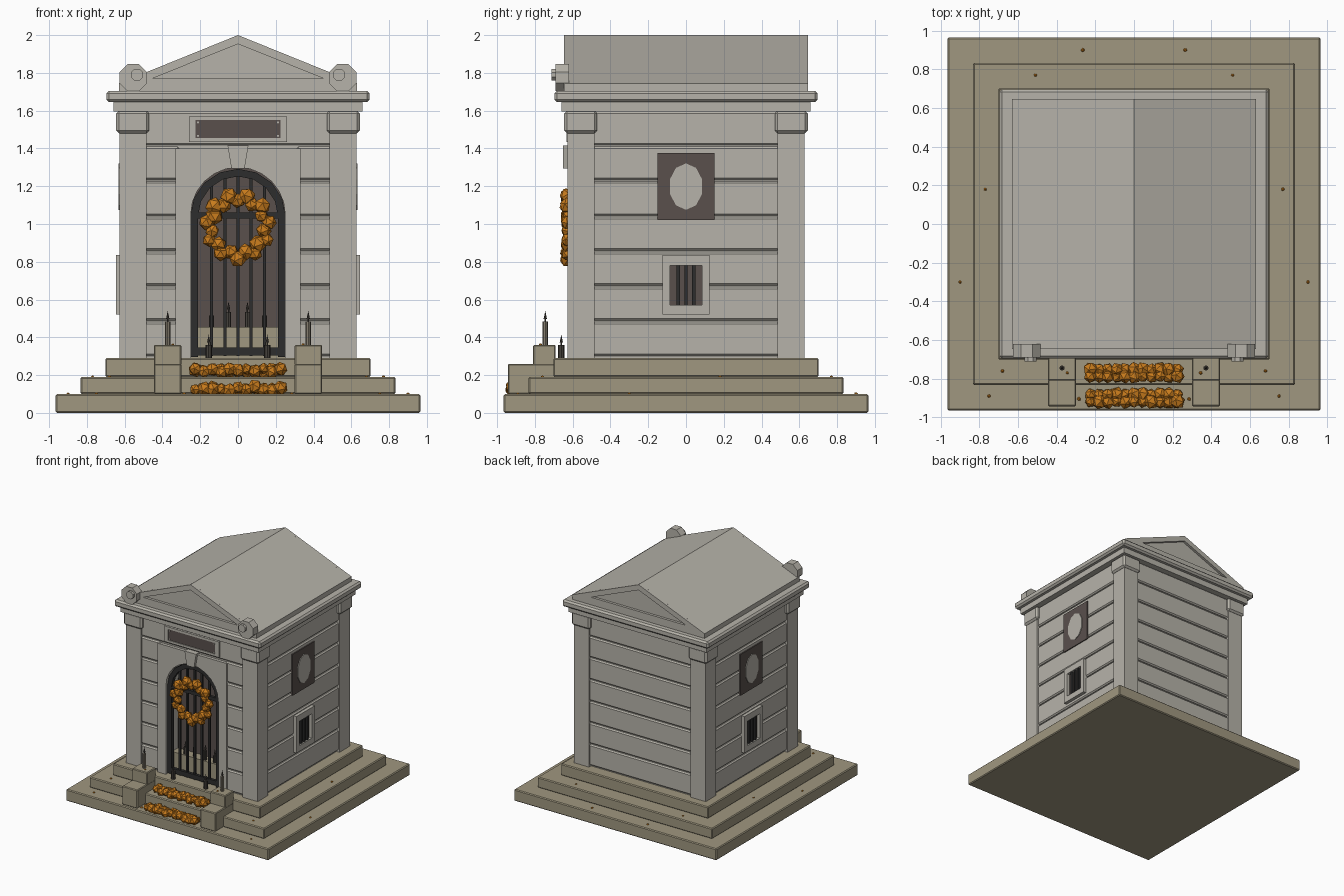
import bpy, bmesh, math, random
from mathutils import Matrix, Vector

random.seed(4)
cube = bpy.data.objects.get("Cube")
if cube:
    bpy.data.objects.remove(cube, do_unlink=True)


def material(name, r, g, b):
    m = bpy.data.materials.new(name)
    m.use_nodes = True
    m.diffuse_color = (r, g, b, 1)
    m.node_tree.nodes["Principled BSDF"].inputs["Base Color"].default_value = (r, g, b, 1)
    return m


STONE = material("pale_stone", 0.47, 0.45, 0.40)
PLINTH = material("sandy_stone", 0.35, 0.31, 0.215)
BRONZE = material("dark_bronze", 0.10, 0.08, 0.073)
IRON = material("black_iron", 0.026, 0.026, 0.026)
ORANGE = material("orange_petals", 0.58, 0.20, 0.012)
WAX = material("dull_wax", 0.24, 0.21, 0.16)
SOOT = material("dark_wax", 0.06, 0.053, 0.045)


def finish(name, bm, mat):
    bmesh.ops.recalc_face_normals(bm, faces=bm.faces)
    mesh = bpy.data.meshes.new(name)
    bm.to_mesh(mesh)
    bm.free()
    mesh.materials.append(mat)
    ob = bpy.data.objects.new(name, mesh)
    bpy.context.collection.objects.link(ob)
    return ob


def box(name, xs, ys, zs, mat, bevel=0):
    bm = bmesh.new()
    size = [abs(b - a) for a, b in (xs, ys, zs)]
    mid = [(a + b) / 2 for a, b in (xs, ys, zs)]
    bmesh.ops.create_cube(bm, size=1, matrix=Matrix.Translation(mid) @ Matrix.Diagonal((*size, 1)))
    if bevel:
        bmesh.ops.bevel(bm, geom=bm.edges[:], offset=bevel, segments=1, affect='EDGES')
    return finish(name, bm, mat)


def place(u, v, d, axis):
    return (u, d, v) if axis == 'y' else (d, u, v)


def prism(name, pts, d0, d1, mat, axis='y'):
    bm = bmesh.new()
    a, b = [[bm.verts.new(place(u, v, d, axis)) for u, v in pts] for d in (d0, d1)]
    bm.faces.new(a)
    bm.faces.new(b)
    for i in range(len(pts)):
        j = (i + 1) % len(pts)
        bm.faces.new((a[i], a[j], b[j], b[i]))
    return finish(name, bm, mat)


def ring(name, outer, inner, d0, d1, mat, axis='y', closed=True):
    """Extruded border between two matching outlines."""
    bm = bmesh.new()
    o0, o1, i0, i1 = [[bm.verts.new(place(u, v, d, axis)) for u, v in pts]
                      for pts, d in ((outer, d0), (outer, d1), (inner, d0), (inner, d1))]
    n = len(outer)
    for i in range(n if closed else n - 1):
        j = (i + 1) % n
        for p, q in ((o0, o1), (o1, i1), (i1, i0), (i0, o0)):
            bm.faces.new((p[i], p[j], q[j], q[i]))
    if not closed:
        for i in (0, n - 1):
            bm.faces.new((o0[i], o1[i], i1[i], i0[i]))
    return finish(name, bm, mat)


def rect(u, v0, v1):
    return [(-u, v0), (u, v0), (u, v1), (-u, v1)]


def ngon(cu, cv, ru, rv, n):
    return [(cu + ru * math.cos((i + .5) * math.tau / n),
             cv + rv * math.sin((i + .5) * math.tau / n)) for i in range(n)]


def arch(r, z0, zc, n):
    arc = [(-r * math.cos(math.pi * i / n), zc + r * math.sin(math.pi * i / n)) for i in range(n + 1)]
    return [(-r, z0)] + arc + [(r, z0)]


def petals(name, spots, r, squash=1):
    bm = bmesh.new()
    for p in spots:
        s = r * random.uniform(.85, 1.15)
        turn = Matrix.Rotation(random.uniform(0, 6), 4, Vector((random.random(), 1, random.random())))
        bmesh.ops.create_icosphere(bm, subdivisions=1, radius=s,
                                   matrix=Matrix.Translation(p) @ Matrix.Diagonal((1, squash, 1, 1)) @ turn)
    return finish(name, bm, ORANGE)


def candle(name, x, y, z, h, r, mat):
    bm = bmesh.new()
    for r1, r2, z0, z1 in ((r, r, 0, h), (.004, .004, h, h + .015), (.009, 0, h + .012, h + .055)):
        bmesh.ops.create_cone(bm, cap_ends=True, segments=8, radius1=r1, radius2=r2, depth=z1 - z0,
                              matrix=Matrix.Translation((x, y, z + (z0 + z1) / 2)))
    ob = finish(name, bm, mat)
    ob.data.materials.append(SOOT)
    for f in ob.data.polygons:
        f.material_index = int(f.center.z > z + h + .001)


# Stepped plinth
for i, (w, z0, z1) in enumerate(((.965, 0, .1), (.833, .1, .19), (.702, .19, .29))):
    box(f"plinth_step_{i + 1}", (-w, w), (-w, w), (z0, z1), PLINTH, .007)

# Wall core, with a niche left open behind the gate
box("wall_core", (-.6, .6), (-.45, .6), (.29, 1.6), STONE)
box("front_core_top", (-.6, .6), (-.6, -.45), (1.4, 1.6), STONE)
for s in (-1, 1):
    box("front_core_side", (s * .32, s * .6), (-.6, -.45), (.29, 1.4), STONE)

# Rusticated stone courses with chamfered joints
joints = [.297, .485, .67, .855, 1.04, 1.23, 1.413, 1.6]
for z0, z1 in zip(joints, joints[1:]):
    zs = (z0 + .004, z1 - .004)
    box("back_course", (-.5, .5), (.55, .617), zs, STONE, .01)
    for s in (-1, 1):
        box("side_course", (s * .55, s * .617), (-.5, .5), zs, STONE, .01)
        if z1 < 1.5:
            box("front_course", (s * .31, s * .5), (-.617, -.55), zs, STONE, .01)
box("front_top_course", (-.5, .5), (-.617, -.55), (1.417, 1.596), STONE, .01)

# Corner pilasters and capitals
for sx in (-1, 1):
    for sy in (-1, 1):
        box("pilaster", (sx * .485, sx * .628), (sy * .485, sy * .628), (.29, 1.6), STONE)
        box("capital", (sx * .47, sx * .645), (sy * .47, sy * .645), (1.48, 1.6), STONE, .015)

# Cornice and gabled roof
box("lower_cornice", (-.66, .66), (-.66, .66), (1.595, 1.65), STONE)
box("upper_cornice", (-.697, .697), (-.697, .697), (1.645, 1.705), STONE, .014)
gable = [(-.63, 1.70), (.63, 1.70), (.63, 1.745), (0, 2), (-.63, 1.745)]
recess = [(-.45, 1.77), (.45, 1.77), (.449, 1.772), (0, 1.953), (-.449, 1.772)]
prism("roof", gable, -.625, .625, STONE)
for s in (-1, 1):
    ring("pediment_border", gable, recess, s * .6251, s * .647, STONE)
    prism("roof_scroll", ngon(s * .555, 1.775, .078, .078, 8), -.69, -.62, STONE)
    prism("scroll_hub", ngon(s * .535, 1.79, .034, .034, 8), -.712, -.68, STONE)

# Door surround with arched opening
opening = arch(.25, .29, 1.05, 12)
outline = [(-.33, .29)]
for i in range(13):
    c, t = -math.cos(math.pi * i / 12), math.sin(math.pi * i / 12)
    m = max(abs(c), t)
    outline.append((.33 * c / m, 1.05 + .35 * t / m))
outline.append((.33, .29))
ring("door_surround", outline, opening, -.626, -.45, STONE, closed=False)
prism("keystone", [(-.035, 1.295), (.035, 1.295), (.055, 1.415), (-.055, 1.415)], -.65, -.6, STONE)

# Niche interior
prism("niche_back", opening, -.458, -.449, BRONZE)
box("altar", (-.25, .25), (-.54, -.45), (.29, .455), PLINTH)
for x in (-.14, -.05, .05, .14):
    candle("altar_candle", x, -.515, .455, .08 if abs(x) < .1 else .06, .014, SOOT)

# Iron gate
ring("gate_frame", arch(.252, .295, 1.04, 8), arch(.212, .295, 1.04, 8), -.605, -.57, IRON, closed=False)
box("gate_bottom_rail", (-.23, .23), (-.6, -.575), (.305, .345), IRON)
box("gate_middle_rail", (-.23, .23), (-.6, -.575), (1.03, 1.06), IRON)
for x in (-.14, -.07, 0, .07, .14):
    top = 1.03 + math.sqrt(.225 ** 2 - x * x)
    box("gate_bar", (x - .008, x + .008), (-.596, -.58), (.3, top), IRON)

# Wreath of low-poly blooms
spots = []
for i in range(11):
    a = math.tau * (i + .25) / 11
    spots += [(.168 * math.cos(a), -.63, .985 + .168 * math.sin(a)),
              (.138 * math.cos(a + .3), -.628, .985 + .138 * math.sin(a + .3))]
petals("wreath", spots, .043, .85)

# Name plate above the door
ring("name_plate_border", rect(.26, 1.435, 1.57), rect(.225, 1.455, 1.55), -.632, -.61, STONE)
prism("name_plate", rect(.226, 1.454, 1.551), -.625, -.617, BRONZE)
for x in (-.212, .212):
    for z in (1.467, 1.538):
        prism("plate_stud", ngon(x, z, .006, .006, 6), -.63, -.62, STONE)

# Side medallions and barred vents
for s in (-1, 1):
    prism("medallion_plate", rect(.15, 1.02, 1.375), s * .6, s * .626, BRONZE, 'x')
    prism("medallion", ngon(0, 1.198, .09, .123, 10), s * .62, s * .632, STONE, 'x')
    ring("vent_border", rect(.125, .52, .835), rect(.085, .57, .78), s * .6, s * .645, STONE, 'x')
    prism("vent_back", rect(.086, .569, .781), s * .612, s * .62, BRONZE, 'x')
    for y in (-.042, 0, .042):
        box("vent_bar", (s * .62, s * .636), (y - .009, y + .009), (.57, .78), IRON)

# Stair cheeks and candles
for s in (-1, 1):
    box("cheek_lower", (s * .3, s * .445), (-.943, -.69), (.1, .26), PLINTH, .006)
    box("cheek_upper", (s * .3, s * .445), (-.81, -.69), (.25, .36), PLINTH, .006)
    candle("cheek_candle", s * .372, -.745, .36, .125, .014, WAX)
    candle("landing_candle", s * .155, -.66, .29, .07, .018, SOOT)

# Flower garlands on the stairs
for y, z in ((-.9, .125), (-.77, .222)):
    row = [(-.225 + i * .045, y + d, z + random.uniform(-.006, .014))
           for i in range(11) for d in (-.018, .018)]
    petals("stair_garland", row, .036)

# Scattered fallen petals
fallen = []
for s in (-1, 1):
    fallen += [(s * x, y, z) for x, y, z in ((.265, .9, .1), (.51, .77, .19), (.77, .18, .19),
                                             (.9, -.3, .1), (.68, -.76, .19), (.75, -.89, .1),
                                             (.285, -.905, .1), (.345, -.77, .36))]
petals("fallen_petals", fallen, .009)
